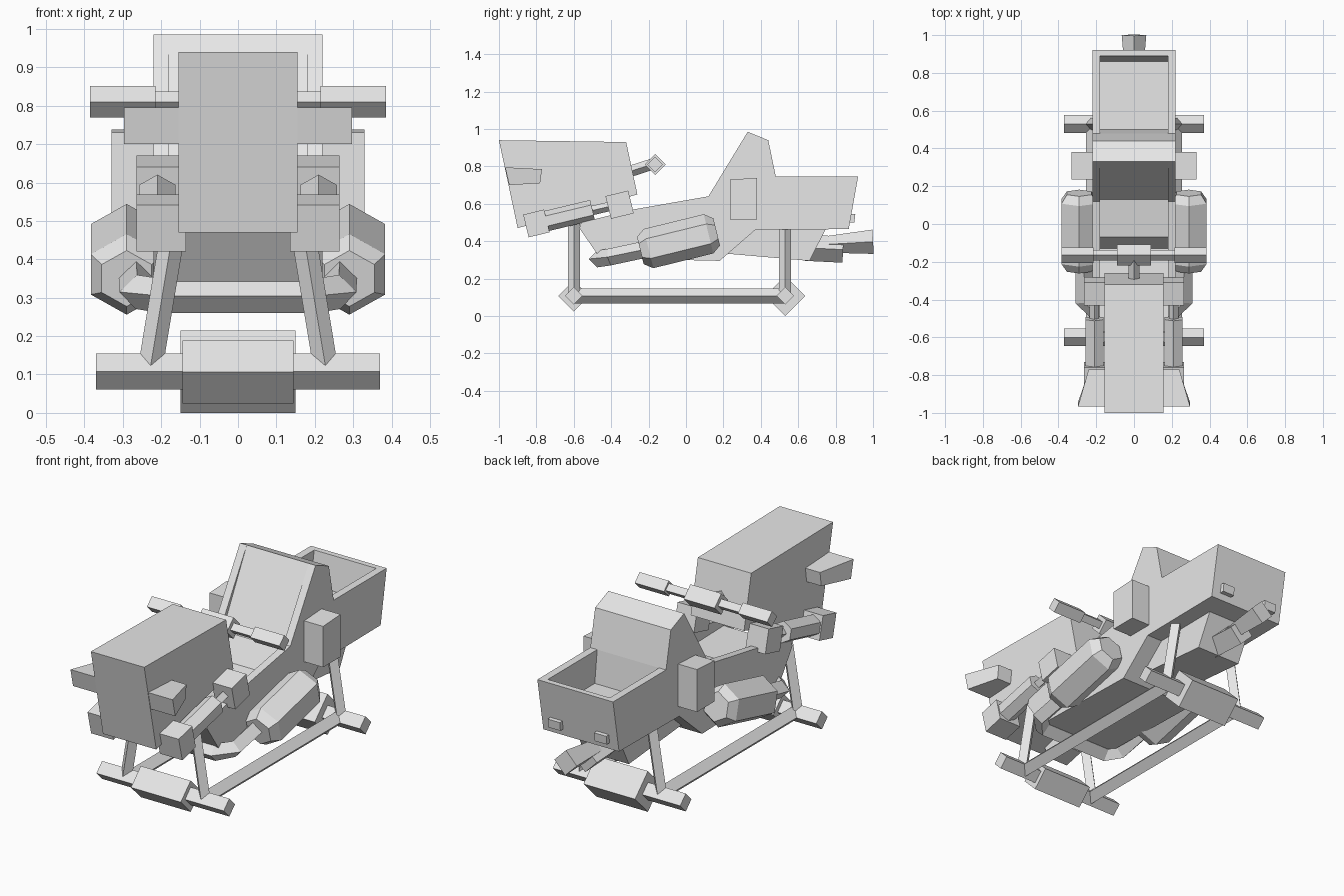
import bpy, bmesh, math
from mathutils import Vector

cube = bpy.data.objects.get("Cube")
if cube:
    bpy.data.objects.remove(cube, do_unlink=True)

grey = bpy.data.materials.new("light_grey")
grey.use_nodes = True
COLOUR = (0.8, 0.8, 0.8, 1)
grey.diffuse_color = COLOUR
grey.node_tree.nodes["Principled BSDF"].inputs["Base Color"].default_value = COLOUR


def finish(name, bm, mirror=False):
    bmesh.ops.recalc_face_normals(bm, faces=bm.faces)
    mesh = bpy.data.meshes.new(name)
    bm.to_mesh(mesh)
    bm.free()
    mesh.materials.append(grey)
    obj = bpy.data.objects.new(name, mesh)
    bpy.context.collection.objects.link(obj)
    if mirror:
        obj.modifiers.new("mirror", 'MIRROR').use_axis[0] = True
    return obj


def loft(name, rings, mirror=False):
    """Skin a list of equal-length point rings and cap both ends."""
    bm = bmesh.new()
    loops = [[bm.verts.new(p) for p in ring] for ring in rings]
    n = len(loops[0])
    for a, b in zip(loops, loops[1:]):
        for i in range(n):
            j = (i + 1) % n
            bm.faces.new((a[i], a[j], b[j], b[i]))
    bm.faces.new(loops[0])
    bm.faces.new(loops[-1])
    return finish(name, bm, mirror)


def prism(name, profile, x0, x1, mirror=False):
    """Extrude a side profile (y, z) from x0 to x1."""
    return loft(name, [[(x, y, z) for y, z in profile] for x in (x0, x1)], mirror)


def tube(name, path, radii, sides=4, turn=0.0, mirror=False):
    """Sweep a regular polygon along a path; one corner points up at turn 0."""
    pts = [Vector(p) for p in path]
    rings = []
    for i, p in enumerate(pts):
        d = (pts[min(i + 1, len(pts) - 1)] - pts[max(i - 1, 0)]).normalized()
        ref = Vector((0, 1, 0)) if abs(d.z) > 0.8 else Vector((0, 0, 1))
        u = (ref - d * ref.dot(d)).normalized()
        v = d.cross(u)
        angles = [turn + math.tau * k / sides for k in range(sides)]
        rings.append([p + (u * math.cos(a) + v * math.sin(a)) * radii[i] for a in angles])
    return loft(name, rings, mirror)


def tilted_box(name, cy, cz, ly, lz, x0, x1, tilt, mirror=True):
    c, s = math.cos(tilt), math.sin(tilt)
    corners = [(-ly, -lz), (ly, -lz), (ly, lz), (-ly, lz)]
    prof = [(cy + (a * c - b * s) / 2, cz + (a * s + b * c) / 2) for a, b in corners]
    return prism(name, prof, x0, x1, mirror)


# Hull: raised outer walls with a recessed seat, footwell and cargo tub between
belly = [(0.87, 0.465), (0.37, 0.46), (0.18, 0.295), (-0.46, 0.31), (-0.57, 0.47)]
backrest = [(0.33, 0.985), (0.44, 0.94), (0.48, 0.745)]
prism("hull_wall", [(-0.56, 0.5), (-0.28, 0.57), (0.12, 0.64)] + backrest
      + [(0.92, 0.745)] + belly, 0.18, 0.22, True)
prism("hull_core", [(-0.13, 0.46), (-0.07, 0.57), (0.13, 0.61)] + backrest
      + [(0.5, 0.575), (0.86, 0.575), (0.89, 0.745), (0.92, 0.745)] + belly, -0.18, 0.18)
prism("keel", [(0.2, 0.47), (0.2, 0.335), (0.66, 0.295), (0.75, 0.47)], -0.13, 0.13)

# Front cowl with tapered cheek fins
prism("front_cowl", [(-1, 0.94), (-0.32, 0.93), (-0.26, 0.65), (-0.9, 0.47)], -0.155, 0.155)
loft("cowl_fin", [
    [(0.14, -0.967, 0.795), (0.14, -0.77, 0.785), (0.14, -0.78, 0.71), (0.14, -0.945, 0.70)],
    [(0.297, -0.967, 0.795), (0.24, -0.77, 0.785), (0.24, -0.78, 0.71), (0.297, -0.945, 0.70)],
], True)

# Side-slung pods below the cowl
TILT = 0.24
tilted_box("pod_front_block", -0.80, 0.495, 0.115, 0.125, 0.135, 0.265, TILT)
tilted_box("pod_rear_block", -0.355, 0.595, 0.125, 0.125, 0.15, 0.265, TILT)
tube("pod_barrel", [(0.21, -0.75, 0.507), (0.21, -0.5, 0.567)], [0.055, 0.055], 6, mirror=True)
tube("pod_rod", [(0.21, -0.51, 0.562), (0.21, -0.4, 0.588)], [0.025, 0.025], mirror=True)

# Handlebar
tube("handlebar_stem", [(0, -0.31, 0.77), (0, -0.17, 0.815)], [0.03, 0.03])
tube("handlebar_centre", [(-0.09, -0.165, 0.81), (0.09, -0.165, 0.81)], [0.056, 0.056])
tube("handlebar_rod", [(-0.23, -0.165, 0.81), (0.23, -0.165, 0.81)], [0.027, 0.027])
tube("handlebar_grip", [(0.215, -0.165, 0.81), (0.385, -0.165, 0.81)], [0.041, 0.041], mirror=True)

# Engines: tilted six-sided nacelles joined by a pipe under the nose
axis = Vector((0, math.cos(TILT), math.sin(TILT)))
mid = Vector((0.29, -0.04, 0.4))
tube("engine", [mid + axis * t for t in (-0.21, -0.165, 0.165, 0.21)],
     [0.075, 0.108, 0.108, 0.075], 6, mirror=True)
tube("engine_pipe", [(0.265, -0.2, 0.36), (0.265, -0.41, 0.315), (0.2, -0.475, 0.305),
                     (-0.2, -0.475, 0.305), (-0.265, -0.41, 0.315), (-0.265, -0.2, 0.36)],
     [0.045] * 6)

# Side boxes beside the backrest
prism("side_box", [(0.235, 0.73), (0.38, 0.738), (0.38, 0.515), (0.235, 0.515)], 0.2, 0.33, True)

# Tail nozzle and lamps
tube("nozzle_base", [(0, 0.64, 0.365), (0, 0.84, 0.355)], [0.07, 0.07])
tube("tail_nozzle", [(0, 0.7, 0.38), (0, 1.0, 0.397)], [0.04, 0.065])
prism("tail_lamp", [(0.85, 0.55), (0.905, 0.545), (0.9, 0.5), (0.85, 0.5)], 0.1, 0.17, True)

# Skid frame: cross bars with thick centres, legs and side rails
for label, y, half, r in (("front", -0.6, 0.145, 0.082), ("rear", 0.53, 0.15, 0.107)):
    tube(label + "_cross_bar", [(-0.37, y, 0.108), (0.37, y, 0.108)], [0.047, 0.047])
    tube(label + "_skid", [(-half, y, 0.107), (half, y, 0.107)], [r, r])
    tube(label + "_leg", [(0.228, y, 0.12), (0.165, y, 0.5)], [0.032, 0.032], mirror=True)
tube("side_rail", [(0.215, -0.6, 0.108), (0.215, 0.53, 0.108)], [0.04, 0.04], mirror=True)
